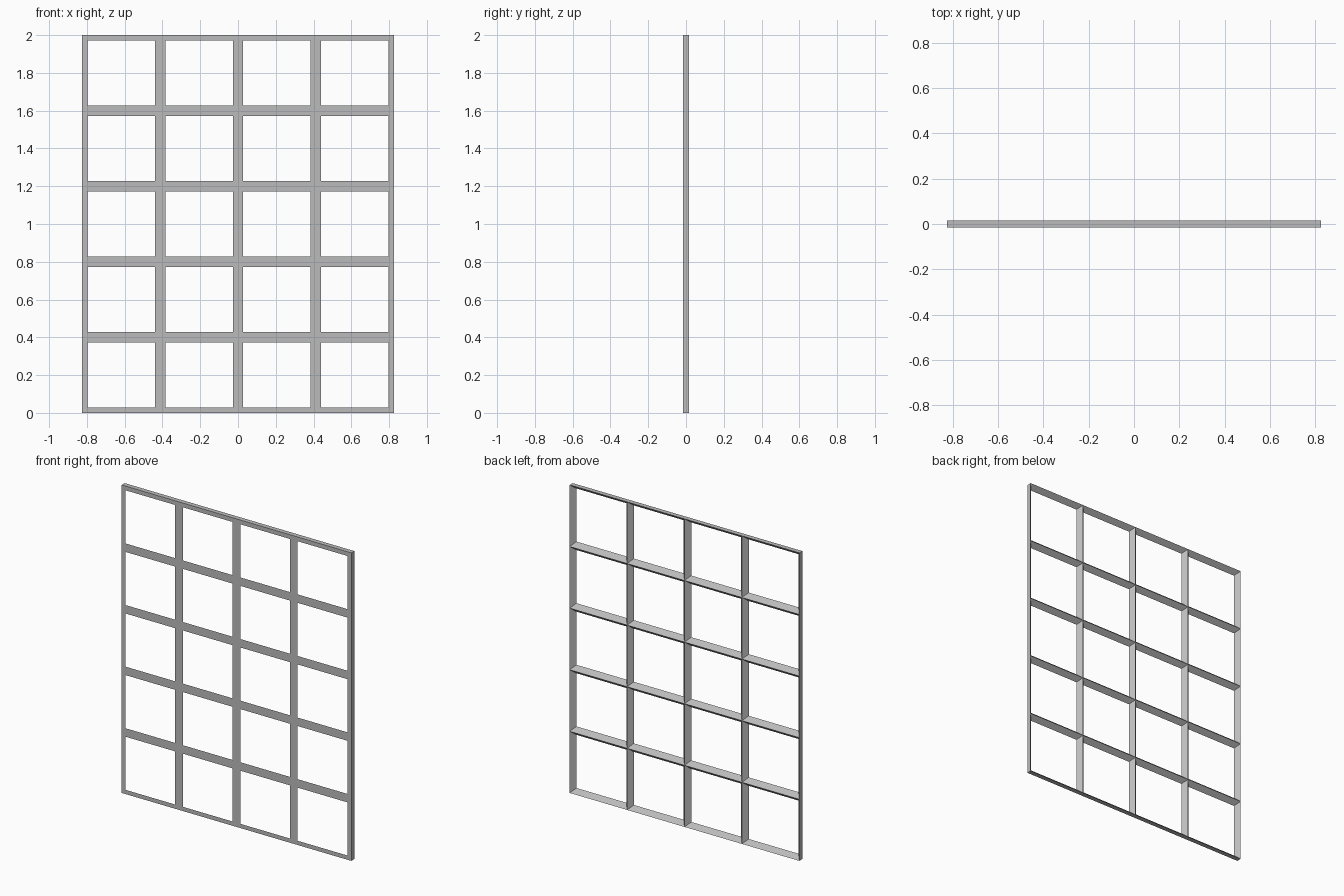
import bpy, bmesh
from mathutils import Matrix

cube = bpy.data.objects.get("Cube")
if cube:
    bpy.data.objects.remove(cube, do_unlink=True)

WIDTH, HEIGHT, DEPTH = 1.65, 2.0, 0.031
COLS, ROWS = 4, 5
HALF_BAR = 0.0275   # half the width of a bar, equal to the rim width

grey = bpy.data.materials.new("grey")
grey.use_nodes = True
grey.diffuse_color = (0.5, 0.5, 0.5, 1)
grey.node_tree.nodes["Principled BSDF"].inputs["Base Color"].default_value = (0.5, 0.5, 0.5, 1)

bm = bmesh.new()


def quad(*points):
    bm.faces.new([bm.verts.new(p) for p in points])


# One framed opening per cell: flat front ring, slopes rising to a back ridge
front, back = -DEPTH / 2, DEPTH / 2
cell_w, cell_h = WIDTH / COLS, HEIGHT / ROWS
for col in range(COLS):
    for row in range(ROWS):
        x0, z0 = col * cell_w - WIDTH / 2, row * cell_h
        x1, z1 = x0 + cell_w, z0 + cell_h
        outer = [(x0, z0), (x1, z0), (x1, z1), (x0, z1)]
        b = HALF_BAR
        inner = [(x0 + b, z0 + b), (x1 - b, z0 + b), (x1 - b, z1 - b), (x0 + b, z1 - b)]
        for i in range(4):
            j = (i + 1) % 4
            (ax, az), (bx, bz) = outer[i], outer[j]
            (cx, cz), (dx, dz) = inner[j], inner[i]
            quad((ax, front, az), (bx, front, bz), (cx, front, cz), (dx, front, dz))
            quad((dx, front, dz), (cx, front, cz), (bx, back, bz), (ax, back, az))
            # Outer wall where the cell lies on the rim
            on_rim = (row == 0, col == COLS - 1, row == ROWS - 1, col == 0)[i]
            if on_rim:
                quad((ax, front, az), (ax, back, az), (bx, back, bz), (bx, front, bz))

bmesh.ops.remove_doubles(bm, verts=bm.verts, dist=0.0001)
bmesh.ops.recalc_face_normals(bm, faces=bm.faces)

mesh = bpy.data.meshes.new("lattice_frame")
bm.to_mesh(mesh)
bm.free()
mesh.materials.append(grey)
bpy.context.collection.objects.link(bpy.data.objects.new("lattice_frame", mesh))
